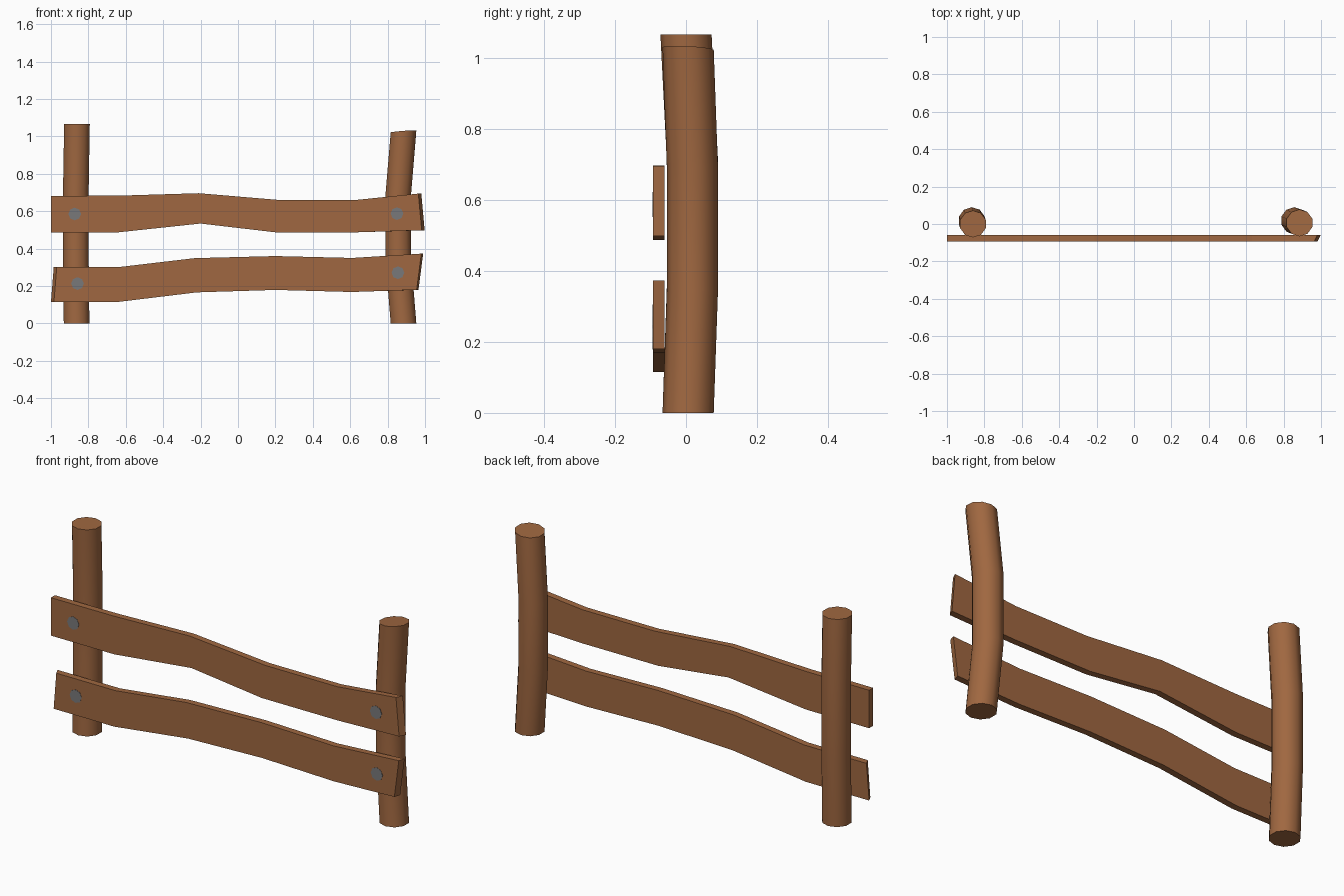
import bpy, bmesh, math

if "Cube" in bpy.data.objects:
    bpy.data.objects.remove(bpy.data.objects["Cube"])


def material(name, rgb):
    m = bpy.data.materials.new(name)
    m.diffuse_color = (*rgb, 1)
    m.use_nodes = True
    m.node_tree.nodes["Principled BSDF"].inputs["Base Color"].default_value = m.diffuse_color
    return m


WOOD = material("brown wood", (0.35, 0.137, 0.052))
STEEL = material("grey nail", (0.19, 0.19, 0.195))


def finish(name, bm, mat, smooth=False):
    bmesh.ops.recalc_face_normals(bm, faces=bm.faces[:])
    me = bpy.data.meshes.new(name)
    bm.to_mesh(me)
    bm.free()
    me.materials.append(mat)
    ob = bpy.data.objects.new(name, me)
    bpy.context.collection.objects.link(ob)
    if smooth:
        bpy.ops.object.select_all(action='DESELECT')
        ob.select_set(True)
        bpy.context.view_layer.objects.active = ob
        bpy.ops.object.shade_smooth_by_angle(angle=math.radians(50))
    return ob


def post(name, rings, radius=0.072, sides=10):
    # rings: centre x, y, z, then slope of the ring in x and y
    bm = bmesh.new()
    loops = []
    for cx, cy, cz, sx, sy in rings:
        loop = []
        for i in range(sides):
            a = 2 * math.pi * (i + 0.5) / sides
            dx, dy = radius * math.cos(a), radius * math.sin(a)
            loop.append(bm.verts.new((cx + dx, cy + dy, cz + sx * dx + sy * dy)))
        loops.append(loop)
    for a, b in zip(loops, loops[1:]):
        for i in range(sides):
            j = (i + 1) % sides
            bm.faces.new((a[i], a[j], b[j], b[i]))
    bm.faces.new(loops[0])
    bm.faces.new(loops[-1])
    finish(name, bm, WOOD, True)


def plank(name, stations, left_cut, right_cut, front=-0.093, back=-0.06):
    # stations: top x, top z, bottom x, bottom z on the back face; ends are bevel cut
    bm = bmesh.new()
    loops = []
    for k, (tx, tz, bx, bz) in enumerate(stations):
        s = left_cut if k == 0 else -right_cut if k == len(stations) - 1 else 0
        loops.append([bm.verts.new(p) for p in (
            (tx + s, front, tz), (tx, back, tz), (bx, back, bz), (bx + s, front, bz))])
    for a, b in zip(loops, loops[1:]):
        for i in range(4):
            j = (i + 1) % 4
            bm.faces.new((a[i], a[j], b[j], b[i]))
    bm.faces.new(loops[0])
    bm.faces.new(loops[-1])
    finish(name, bm, WOOD)


def nail(name, x, z, radius=0.034, sides=8):
    bm = bmesh.new()
    rings = [[bm.verts.new((x + radius * math.cos(2 * math.pi * i / sides), y,
                            z + radius * math.sin(2 * math.pi * i / sides)))
              for i in range(sides)] for y in (-0.0945, -0.092)]
    for i in range(sides):
        j = (i + 1) % sides
        bm.faces.new((rings[0][i], rings[0][j], rings[1][j], rings[1][i]))
    bm.faces.new(rings[0])
    bm.faces.new(rings[1])
    finish(name, bm, STEEL)


# Slightly bowed posts
post("left_post", [(-0.863, 0.006, 0, 0, 0), (-0.867, 0.018, 0.355, 0, 0),
                   (-0.867, 0.018, 0.71, 0, 0), (-0.861, 0.0, 1.065, 0, 0)])
post("right_post", [(0.885, 0.006, 0, 0, 0), (0.857, 0.018, 0.345, 0, 0),
                    (0.857, 0.018, 0.69, 0.04, -0.03), (0.885, 0.006, 1.026, 0.08, -0.05)])

# Wavy rails nailed across the front
plank("upper_rail", [(-1.0, 0.682, -1.0, 0.487), (-0.64, 0.683, -0.64, 0.487),
                     (-0.21, 0.696, -0.20, 0.534), (0.22, 0.660, 0.20, 0.487),
                     (0.63, 0.660, 0.63, 0.487), (0.98, 0.694, 0.998, 0.498)], 0.0, 0.016)
plank("lower_rail", [(-0.985, 0.302, -1.0, 0.115), (-0.63, 0.302, -0.64, 0.115),
                     (-0.23, 0.349, -0.22, 0.166), (0.20, 0.360, 0.20, 0.179),
                     (0.61, 0.350, 0.61, 0.168), (0.99, 0.373, 0.965, 0.180)], 0.016, 0.01)

# Nail heads
for label, x, z in (("upper_left", -0.873, 0.585), ("upper_right", 0.85, 0.587),
                    ("lower_left", -0.858, 0.213), ("lower_right", 0.855, 0.271)):
    nail(label + "_nail", x, z)
